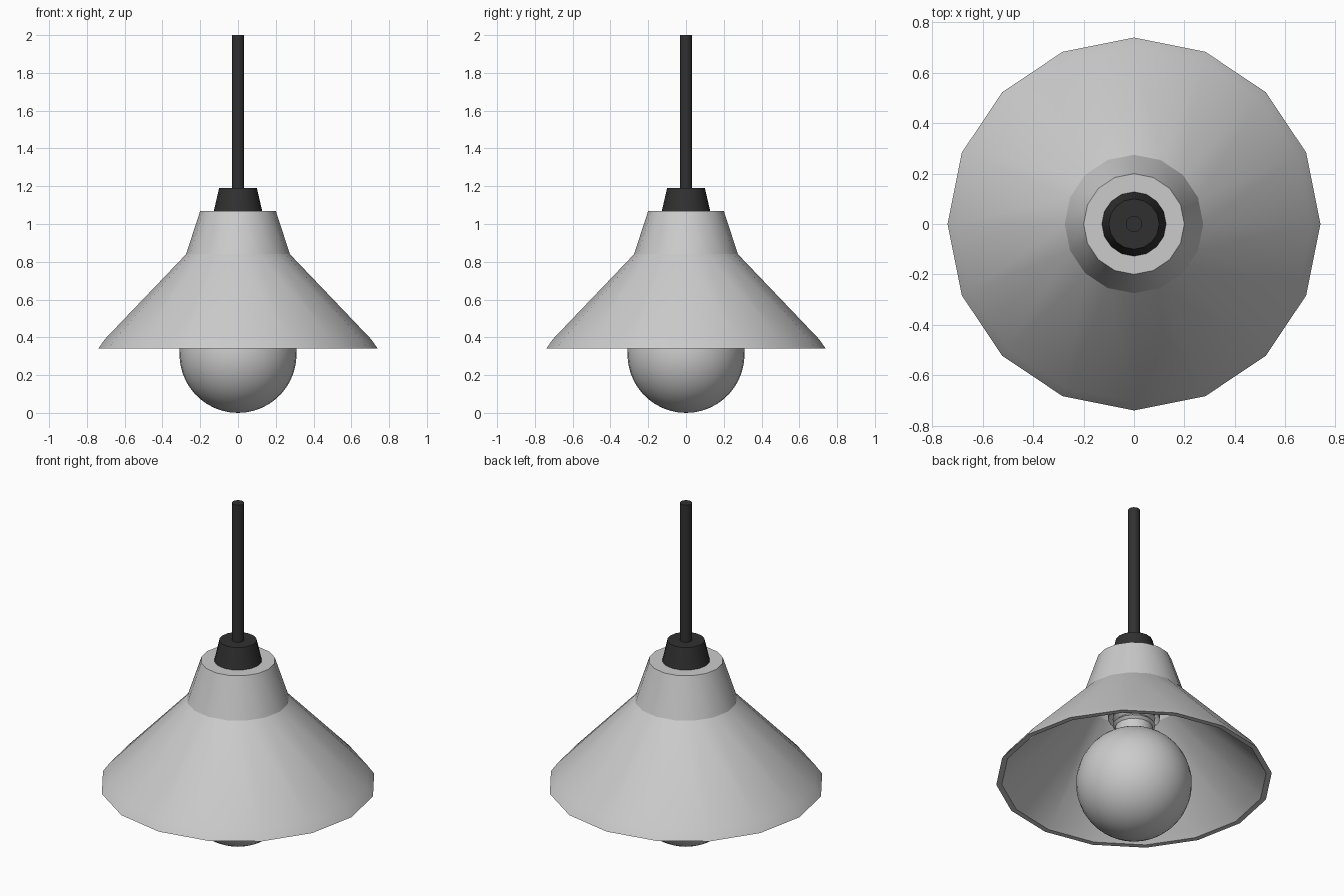
import bpy, bmesh, math

if "Cube" in bpy.data.objects:
    bpy.data.objects.remove(bpy.data.objects["Cube"])


def material(name, rgb):
    m = bpy.data.materials.new(name)
    m.diffuse_color = (*rgb, 1)
    m.use_nodes = True
    m.node_tree.nodes["Principled BSDF"].inputs["Base Color"].default_value = m.diffuse_color
    return m


def lathe(name, profile, sides, angle=30, mat=None):
    """Revolve a list of (radius, z) around the z axis; radius 0 makes a pole."""
    bm = bmesh.new()
    rings = []
    for r, z in profile:
        if r < 1e-6:
            rings.append([bm.verts.new((0, 0, z))] * sides)
        else:
            rings.append([bm.verts.new((r * math.cos(math.tau * i / sides),
                                        r * math.sin(math.tau * i / sides), z))
                          for i in range(sides)])
    for a, b in zip(rings, rings[1:]):
        for i in range(sides):
            j = (i + 1) % sides
            quad = list(dict.fromkeys((a[i], a[j], b[j], b[i])))
            if len(quad) > 2:
                bm.faces.new(quad)
    bmesh.ops.recalc_face_normals(bm, faces=bm.faces[:])
    me = bpy.data.meshes.new(name)
    bm.to_mesh(me)
    bm.free()
    ob = bpy.data.objects.new(name, me)
    bpy.context.collection.objects.link(ob)
    if mat:
        me.materials.append(mat)
    bpy.ops.object.select_all(action='DESELECT')
    ob.select_set(True)
    bpy.context.view_layer.objects.active = ob
    bpy.ops.object.shade_smooth_by_angle(angle=math.radians(angle))
    return ob


dark = material("dark_fitting", (0.03, 0.03, 0.03))

# Hollow sixteen-sided shade: outside wall, then inside wall
lathe("shade", [(0, 1.07), (0.20, 1.07), (0.275, 0.84), (0.705, 0.39), (0.74, 0.34),
                (0.71, 0.34), (0.68, 0.375), (0.25, 0.82), (0.18, 1.045), (0, 1.045)],
      16, angle=25)

# Tapered cap and hanging rod
lathe("cap", [(0, 1.06), (0.13, 1.06), (0.10, 1.19), (0, 1.19)], 16, mat=dark)
lathe("rod", [(0, 1.18), (0.032, 1.18), (0.032, 2.0), (0, 2.0)], 16, mat=dark)

# Globe bulb with a short neck
R = 0.31
globe = [(R * math.sin(t), R - R * math.cos(t))
         for t in (math.radians(160) * i / 20 for i in range(21))]
globe[0] = (0, 0)
lathe("bulb", globe + [(0.10, 0.64), (0.10, 0.67), (0, 0.67)], 32)

# Threaded screw base
thread = [(0, 0.65)]
for k in range(4):
    z = 0.65 + 0.04 * k
    thread += [(0.095, z), (0.115, z + 0.02)]
lathe("bulb_screw_base", thread + [(0.095, 0.81), (0, 0.81)], 16)

# Socket holding the bulb, up to the inside of the shade
lathe("socket", [(0, 0.76), (0.12, 0.76), (0.14, 0.71), (0.14, 0.90),
                 (0.12, 1.05), (0, 1.05)], 16)
